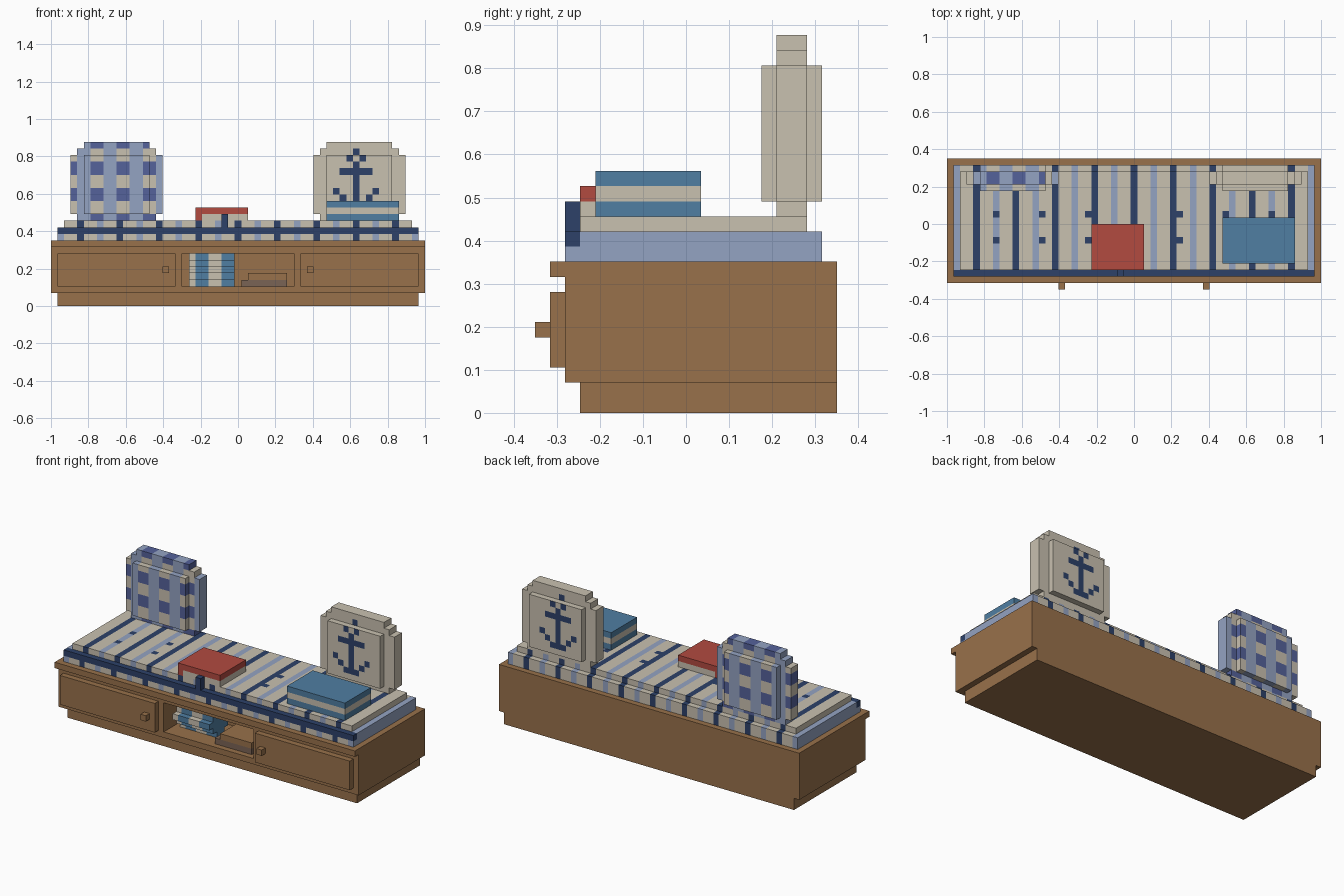
import bpy
import bmesh
from mathutils import Vector
from math import ceil, floor

cube = bpy.data.objects.get("Cube")
if cube:
    bpy.data.objects.remove(cube, do_unlink=True)

U = 2 / 57  # one block; all sizes below are in blocks

COLOURS = {
    "wood": (0.316, 0.165, 0.07),
    "cream": (0.584, 0.533, 0.434),
    "pale_blue": (0.296, 0.366, 0.54),
    "navy": (0.026, 0.053, 0.141),
    "towel_blue": (0.08, 0.209, 0.361),
    "red": (0.445, 0.069, 0.051),
    "check_blue": (0.09, 0.122, 0.328),
    "grey_brown": (0.195, 0.127, 0.091),
}
NAMES = list(COLOURS)
MATERIALS = []
for label, rgb in COLOURS.items():
    mat = bpy.data.materials.new(label)
    mat.use_nodes = True
    mat.diffuse_color = (*rgb, 1)
    mat.node_tree.nodes["Principled BSDF"].inputs["Base Color"].default_value = (*rgb, 1)
    MATERIALS.append(mat)


def add_box(bm, x, y, z, paint):
    """Add a box; a paint rule cuts it into a block grid and colours each face."""
    part = bmesh.new()
    bmesh.ops.create_cube(part, size=1)
    spans = (x, y, z)
    for v in part.verts:
        v.co = Vector([s[0] if c < 0 else s[1] for c, s in zip(v.co, spans)])
    if callable(paint):
        for axis, (low, high) in enumerate(spans):
            normal = Vector((0, 0, 0))
            normal[axis] = 1
            for step in range(1, round(high - low)):
                bmesh.ops.bisect_plane(
                    part, geom=part.verts[:] + part.edges[:] + part.faces[:],
                    plane_co=normal * (low + step), plane_no=normal)
    part.normal_update()
    for f in part.faces:
        colour = paint
        if callable(paint):
            c = f.calc_center_median() - f.normal / 2
            colour = paint(round(c.x), floor(c.y), floor(c.z), f.normal)
        f.material_index = NAMES.index(colour)
    for v in part.verts:
        v.co *= U
    mesh = bpy.data.meshes.new("part")
    part.to_mesh(mesh)
    part.free()
    bm.from_mesh(mesh)
    bpy.data.meshes.remove(mesh)


def build(name, boxes):
    bm = bmesh.new()
    for box in boxes:
        add_box(bm, *box)
    mesh = bpy.data.meshes.new(name)
    bm.to_mesh(mesh)
    bm.free()
    for mat in MATERIALS:
        mesh.materials.append(mat)
    obj = bpy.data.objects.new(name, mesh)
    bpy.context.collection.objects.link(obj)
    return obj


# Bench: plinth, carcass with open niche, overhanging top
build("plinth", [((-27.5, 27.5), (-7, 10), (0, 2), "wood")])
carcass = build("carcass", [((-28.5, 28.5), (-8, 10), (2, 9), "wood")])
cutter = build("niche_cutter", [((-8.5, 8.5), (-12, 0), (3, 8), "wood")])
cutter.hide_render = True
cut = carcass.modifiers.new("niche", "BOOLEAN")
cut.operation = "DIFFERENCE"
cut.solver = "EXACT"
cut.object = cutter
bpy.context.view_layer.objects.active = carcass
bpy.ops.object.modifier_apply(modifier=cut.name)
bpy.data.objects.remove(cutter, do_unlink=True)
build("bench_top", [((-28.5, 28.5), (-9, 10), (9, 10), "wood")])

# Drawer fronts and knobs
for side, s in (("left", 1), ("right", -1)):
    build(side + "_drawer_front", [(sorted((9.5 * s, 27.5 * s)), (-9, -8), (3, 8), "wood")])
    build(side + "_knob", [(sorted((10.5 * s, 11.5 * s)), (-10, -9), (5, 6), "wood")])


# Striped mattress with navy front piping and stitched buttons
def stripes(k, y, row, n):
    if y == -8 and row == 11:
        return "navy"
    if n.z > 0.5 and row == 12 and k % 7 == 0 and y in (1, -3):
        return "navy"
    return {0: "navy", 3: "pale_blue"}.get(k % 6, "cream")


build("mattress", [
    ((-27.5, 27.5), (-8, 9), (10, 12), stripes),
    ((-26.5, 26.5), (-7, 8), (12, 13), stripes),
])

# Pillows: stepped outline with a thicker middle panel
ANCHOR = {23: (0,), 22: (1,), 21: (0,), 20: (0, 1, 2), 19: (0,), 18: (0,),
          17: (0, 3), 16: (0, 2), 15: (0, 1)}


def anchor(k, y, row, n):
    on = abs(n.y) > 0.5 and abs(k - 18) in ANCHOR.get(row, ())
    return "navy" if on else "cream"


def gingham(k, y, row, n):
    if k % 4 in (0, 1):
        return "pale_blue"
    return "check_blue" if row % 4 in (0, 1) else "cream"


def pillow(name, centre, paint):
    def span(half):
        return (centre - half, centre + half)
    rows = ((6, 13, 14), (7, 14, 23), (6, 23, 24), (5, 24, 25))
    boxes = [(span(h), (6, 8), (a, b), paint) for h, a, b in rows]
    build(name, boxes + [(span(5), (5, 9), (14, 23), paint)])


pillow("anchor_pillow", 18.5, anchor)
pillow("gingham_pillow", -18.5, gingham)

# Folded towels on the mattress
for i, colour in enumerate(("towel_blue", "cream", "towel_blue")):
    build("folded_towel_%d" % (i + 1), [((13.5, 24.5), (-6, 1), (13 + i, 14 + i), colour)])

# Red book with pages and ribbon
build("book_cover", [
    ((-6.5, 1.5), (-7, 0), (14, 15), "red"),
    ((-6.5, -5.5), (-7, 0), (13, 14), "red"),
])
build("book_pages", [((-5.5, 1.5), (-7, 0), (13, 14), "cream")])
build("book_ribbon", [((-2.5, -1.5), (-8, -7), (12, 14), "navy")])


# Rolled striped towel and stacked books in the niche
def roll_stripes(k, y, row, n):
    return "towel_blue" if ceil(k / 2) % 2 == 1 else "cream"


def roll_rule(k, y, row, n):
    return "towel_blue" if k in (-6, -5, -2, -1) else "cream"


build("rolled_towel", [((-7.5, -0.5), (-4 - h, -4 + h), (3 + i, 4 + i), roll_rule)
                       for i, h in enumerate((1, 2, 3, 2, 1))])
build("niche_book_lower", [((0.5, 7.5), (-7, -2), (3, 4), "grey_brown")])
build("niche_book_upper", [((1.5, 7.5), (-7, -2), (4, 5), "wood")])
